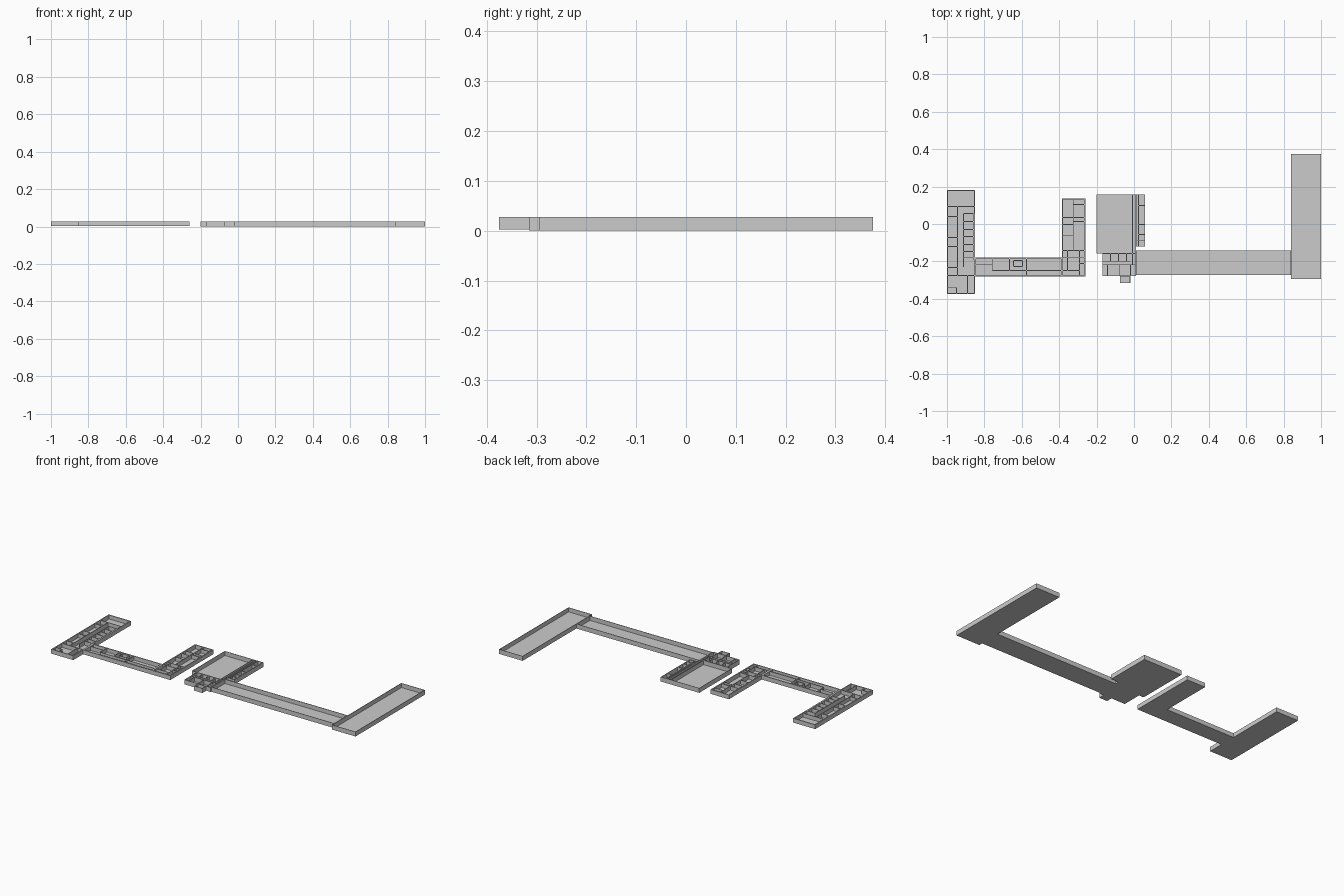
import bpy, bmesh

TOP = 0.028      # wall top
FLOOR = 0.002    # slab thickness


def add_box(bm, x0, x1, y0, y1, z0, z1):
    v = [bm.verts.new((x, y, z)) for z in (z0, z1)
         for x, y in ((x0, y0), (x1, y0), (x1, y1), (x0, y1))]
    for f in ((3, 2, 1, 0), (4, 5, 6, 7), (0, 1, 5, 4),
              (1, 2, 6, 5), (2, 3, 7, 6), (3, 0, 4, 7)):
        bm.faces.new([v[i] for i in f])


def finish(bm, name):
    me = bpy.data.meshes.new(name)
    bm.to_mesh(me)
    bm.free()
    bpy.context.collection.objects.link(bpy.data.objects.new(name, me))


def wing(name, x0, x1, y0, y1, t, base=0.0, across=(), along=()):
    """Floor slab, four outer walls and inner partitions.
    across: (y, xa, xb) walls parallel to x; along: (x, ya, yb) walls parallel to y."""
    bm = bmesh.new()
    add_box(bm, x0, x1, y0, y1, base, base + FLOOR)
    finish(bm, name + "_floor")

    bm = bmesh.new()
    add_box(bm, x0, x0 + t, y0, y1, base, TOP)
    add_box(bm, x1 - t, x1, y0, y1, base, TOP)
    add_box(bm, x0 + t, x1 - t, y0, y0 + t, base, TOP)
    add_box(bm, x0 + t, x1 - t, y1 - t, y1, base, TOP)
    finish(bm, name + "_outer_walls")

    if across or along:
        h = 0.0018
        bm = bmesh.new()
        for y, a, b in across:
            add_box(bm, a, b, y - h, y + h, base + FLOOR, TOP)
        for x, a, b in along:
            add_box(bm, x - h, x + h, a, b, base + FLOOR, TOP)
        finish(bm, name + "_partitions")


# Left building
T, B = 0.006, 0.002
wing("west_wing", -1.0, -0.85, -0.375, 0.182, T, B,
     across=[(0.094, -1, -0.85), (-0.275, -1, -0.85), (-0.34, -1, -0.949)]
     + [(y, -0.912, -0.858) for y in (0.056, 0.013, -0.029, -0.067, -0.11, -0.147, -0.18)]
     + [(y, -1, -0.944) for y in (0.04, -0.072, -0.12, -0.233)],
     along=[(-0.944, -0.275, 0.094), (-0.912, -0.23, 0.056), (-0.858, -0.19, 0.056),
            (-0.89, -0.375, -0.275), (-0.949, -0.375, -0.34)])
wing("west_corridor", -0.85, -0.385, -0.281, -0.18, T, B,
     across=[(-0.249, -0.757, -0.385), (-0.217, -0.85, -0.757),
             (-0.195, -0.644, -0.596), (-0.227, -0.644, -0.596)],
     along=[(-0.757, -0.249, -0.18), (-0.666, -0.249, -0.18), (-0.575, -0.281, -0.18),
            (-0.644, -0.227, -0.195), (-0.596, -0.227, -0.195)])
wing("inner_wing", -0.385, -0.26, -0.281, 0.136, T, B,
     across=[(0.035, -0.385, -0.26), (-0.142, -0.385, -0.26), (-0.18, -0.385, -0.26),
             (-0.249, -0.385, -0.291), (-0.211, -0.291, -0.26), (0.104, -0.324, -0.26),
             (0.013, -0.324, -0.26), (-0.003, -0.385, -0.324), (-0.061, -0.385, -0.324)],
     along=[(-0.324, -0.142, 0.136), (-0.356, -0.249, -0.142), (-0.291, -0.281, -0.142)])

# Right building
T = 0.003
wing("main_hall", -0.2, 0.01, -0.158, 0.158, T, along=[(-0.008, -0.158, 0.158)])
wing("side_rooms", 0.01, 0.06, -0.12, 0.158, T,
     across=[(y, 0.024, 0.06) for y in (0.099, -0.003, -0.056)]
     + [(-0.09, 0.01, 0.06)],
     along=[(0.024, -0.12, 0.158)])
wing("lobby", -0.168, 0.01, -0.278, -0.158, T,
     across=[(-0.2, -0.168, -0.019), (-0.217, -0.168, 0.01)],
     along=[(x, -0.2, -0.158) for x in (-0.126, -0.083, -0.04)]
     + [(x, -0.278, -0.217) for x in (-0.142, -0.078, -0.019)]
     + [(-0.008, -0.217, -0.158)])
wing("entrance_porch", -0.075, -0.02, -0.315, -0.278, T)
wing("east_corridor", 0.01, 0.84, -0.272, -0.142, T)
wing("east_wing", 0.84, 1.0, -0.295, 0.375, T)
